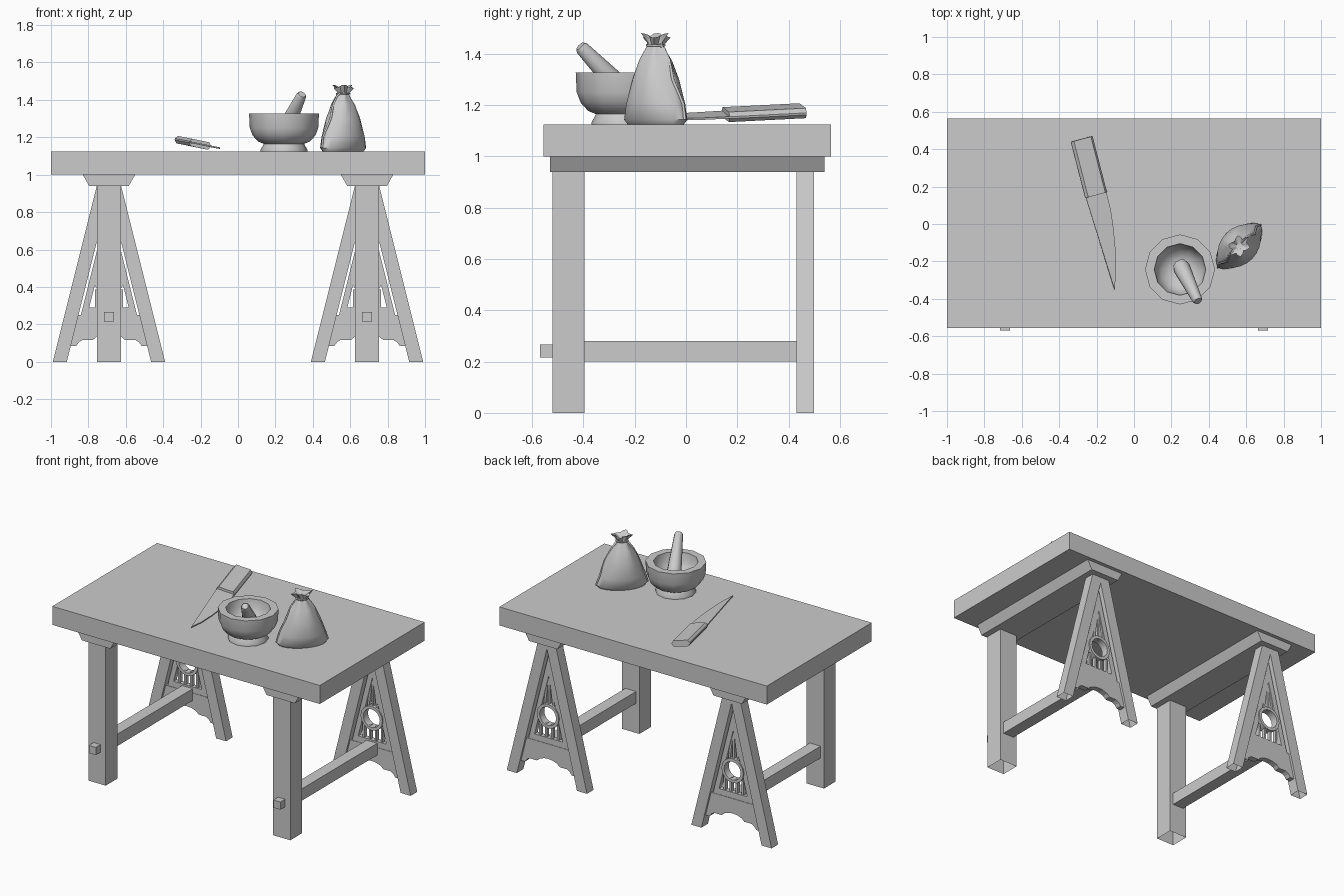
import bpy, bmesh
from math import sin, cos, pi, radians
from mathutils import Vector

if "Cube" in bpy.data.objects:
    bpy.data.objects.remove(bpy.data.objects["Cube"], do_unlink=True)

grey = bpy.data.materials.new("plain_grey")
grey.use_nodes = True
grey.diffuse_color = (0.6, 0.6, 0.6, 1)
grey.node_tree.nodes["Principled BSDF"].inputs["Base Color"].default_value = (0.6, 0.6, 0.6, 1)


def finish(bm, name, smooth=False, open_base=False):
    """Turn a bmesh into an object; optionally drop faces resting on the floor."""
    bmesh.ops.recalc_face_normals(bm, faces=bm.faces[:])
    if open_base:
        floor = [f for f in bm.faces if all(v.co.z < 0.001 for v in f.verts)]
        bmesh.ops.delete(bm, geom=floor, context="FACES")
    mesh = bpy.data.meshes.new(name)
    bm.to_mesh(mesh)
    bm.free()
    mesh.materials.append(grey)
    ob = bpy.data.objects.new(name, mesh)
    bpy.context.collection.objects.link(ob)
    if smooth:
        bpy.ops.object.select_all(action="DESELECT")
        ob.select_set(True)
        bpy.context.view_layer.objects.active = ob
        bpy.ops.object.shade_smooth_by_angle(angle=radians(42))
    return ob


def prism(name, outline, y0, y1, cx=0, open_base=False):
    """Extrude an (x, z) outline along y."""
    bm = bmesh.new()
    face = bm.faces.new([bm.verts.new((cx + x, y0, z)) for x, z in outline])
    out = bmesh.ops.extrude_face_region(bm, geom=[face])["geom"]
    moved = [g for g in out if isinstance(g, bmesh.types.BMVert)]
    bmesh.ops.translate(bm, verts=moved, vec=(0, y1 - y0, 0))
    return finish(bm, name, open_base=open_base)


def box(name, x0, x1, y0, y1, z0, z1, cx=0, open_base=False):
    return prism(name, [(x0, z0), (x1, z0), (x1, z1), (x0, z1)], y0, y1, cx, open_base)


def loft(name, rings, closed=False):
    """Skin a list of point rings, capped at both ends unless closed."""
    bm = bmesh.new()
    loops = [[bm.verts.new(p) for p in ring] for ring in rings]
    n = len(loops[0])
    pairs = list(zip(loops, loops[1:])) + ([(loops[-1], loops[0])] if closed else [])
    for a, b in pairs:
        for i in range(n):
            j = (i + 1) % n
            bm.faces.new((a[i], a[j], b[j], b[i]))
    if not closed:
        bm.faces.new(loops[0])
        bm.faces.new(loops[-1])
    return finish(bm, name, smooth=True)


def lathe(name, profile, sides, closed=False):
    rings = [[(r * cos(2 * pi * i / sides), r * sin(2 * pi * i / sides), z)
              for i in range(sides)] for r, z in profile]
    return loft(name, rings, closed)


def cord(name, points, radius, cyclic=False):
    curve = bpy.data.curves.new(name, "CURVE")
    curve.dimensions = "3D"
    curve.bevel_depth = radius
    curve.bevel_resolution = 1
    spline = curve.splines.new("POLY")
    spline.points.add(len(points) - 1)
    for sp, p in zip(spline.points, points):
        sp.co = (*p, 1)
    spline.use_cyclic_u = cyclic
    curve.materials.append(grey)
    ob = bpy.data.objects.new(name, curve)
    bpy.context.collection.objects.link(ob)
    return ob


def mirrored(half):
    """Complete a symmetric outline from its +x half."""
    return half + [(-x, z) for x, z in reversed(half) if x > 0]


# Table top
box("table_top", -1, 1, -0.555, 0.565, 1.0, 1.125)

# Two trestles
for side, cx in (("right", -0.69), ("left", 0.69)):
    prism(side + "_top_beam", mirrored([(0.14, 1.0), (0.106, 0.94)]), -0.53, 0.54, cx)
    box(side + "_front_post", -0.065, 0.065, -0.52, -0.395, 0, 0.94, cx, True)
    box(side + "_stretcher", -0.04, 0.04, -0.395, 0.445, 0.20, 0.28, cx)
    box(side + "_peg", -0.026, 0.026, -0.57, -0.52, 0.215, 0.267, cx)
    # Splayed rear legs joined at the top
    prism(side + "_rear_legs", mirrored([(0.065, 0.94), (0.30, 0), (0.225, 0), (0, 0.9)]),
          0.43, 0.50, cx, True)
    # Arched lower panel
    prism(side + "_arched_panel", mirrored(
        [(0.164, 0.25), (0.205, 0.085), (0.175, 0.085), (0.16, 0.105), (0.14, 0.117),
         (0.085, 0.117), (0.065, 0.135), (0.03, 0.147), (0, 0.15)]), 0.445, 0.485, cx)
    # Open tracery: inner frame, sill, bars and ring
    prism(side + "_inner_frame", mirrored([(0, 0.852), (0.15, 0.25), (0.115, 0.25), (0, 0.71)]),
          0.448, 0.482, cx)
    box(side + "_sill", -0.12, 0.12, 0.448, 0.482, 0.25, 0.29, cx)
    for i in range(-1, 2):
        x = i * 0.035
        prism(f"{side}_upper_bar_{i + 2}", [(x - 0.007, 0.50), (x + 0.007, 0.50),
              (x * 0.3 + 0.007, 0.69), (x * 0.3 - 0.007, 0.69)], 0.453, 0.477, cx)
    for i in range(4):
        x = (i - 1.5) * 0.045
        box(f"{side}_lower_bar_{i + 1}", x - 0.007, x + 0.007, 0.453, 0.477, 0.28, 0.385, cx)
    ring = lathe(side + "_ring", [(0.062, -0.025), (0.082, -0.025), (0.082, 0.025), (0.062, 0.025)],
                 16, closed=True)
    ring.rotation_euler.x = pi / 2
    ring.location = (cx, 0.465, 0.44)

# Mortar bowl
mortar = lathe("mortar", [(0.125, 0), (0.125, 0.008), (0.108, 0.04), (0.138, 0.052), (0.168, 0.085),
                          (0.183, 0.125), (0.187, 0.202), (0.138, 0.202), (0.132, 0.15),
                          (0.105, 0.1), (0.06, 0.075)], 12)
mortar.location = (0.246, -0.243, 1.125)

# Pestle leaning on the rim
start, tip = Vector((0.25, -0.225, 1.235)), Vector((0.342, -0.413, 1.43))
length = (tip - start).length
pestle = lathe("pestle", [(0.02, -0.02), (0.04, -0.008), (0.046, 0.015), (0.043, 0.06),
                          (0.027, length - 0.012), (0.02, length)], 10)
pestle.rotation_euler = (tip - start).to_track_quat("Z", "Y").to_euler()
pestle.location = start

# Cloth bag with a lens-shaped base and gathered neck: height, half length, half width, pleat
levels = [(0, 0.145, 0.07, 0), (0.018, 0.16, 0.085, 0), (0.08, 0.14, 0.098, 0),
          (0.175, 0.105, 0.085, 0.02), (0.25, 0.07, 0.06, 0.06), (0.295, 0.038, 0.034, 0.12),
          (0.312, 0.03, 0.027, 0.12), (0.347, 0.058, 0.045, 0.22), (0.325, 0.02, 0.016, 0)]
N = 24
angles = [2 * pi * i / N for i in range(N)]


def bag_ring(z, a, b, pleat):
    return [(a * cos(t) * (1 + pleat * cos(6 * t)),
             b * sin(t) * abs(sin(t)) ** 0.25 * (1 + pleat * cos(6 * t)),
             z + pleat * 0.04 * cos(3 * t)) for t in angles]


bag_parts = [loft("bag", [bag_ring(*lv) for lv in levels])]
# Wavy side seams and drawstring
for s, label in ((1, "left"), (-1, "right")):
    path = [(s * (a + 0.001), 0.012 * sin(i * 2.2), z) for i, (z, a, b, p) in enumerate(levels[1:7])]
    bag_parts.append(cord("bag_seam_" + label, path, 0.006))
bag_parts.append(cord("bag_drawstring", [(0.035 * cos(t), 0.032 * sin(t), 0.308) for t in angles],
                      0.005, True))
for ob in bag_parts:
    ob.location = (0.562, -0.118, 1.125)
    ob.rotation_euler.z = pi / 4

# Knife: faceted handle and flat tapering blade, resting slightly rolled
half = [(0.061, 0.004), (0.048, 0.02), (-0.048, 0.02), (-0.061, 0.004)]
section = half + [(x, -z) for x, z in reversed(half)]
handle = prism("knife_handle", section, 0, 0.31)
bm = bmesh.new()
outline = [(-0.058, 0.01), (0.058, 0.01), (0.057, -0.1), (0.046, -0.2), (0.028, -0.308),
           (0.002, -0.42), (-0.031, -0.515)]
face = bm.faces.new([bm.verts.new((x, y, -0.004)) for x, y in outline])
out = bmesh.ops.extrude_face_region(bm, geom=[face])["geom"]
bmesh.ops.translate(bm, verts=[g for g in out if isinstance(g, bmesh.types.BMVert)], vec=(0, 0, 0.008))
blade = finish(bm, "knife_blade")
for ob in (handle, blade):
    ob.location = (-0.203, 0.155, 1.163)
    ob.rotation_euler = (0.05, 0.2, radians(15))
